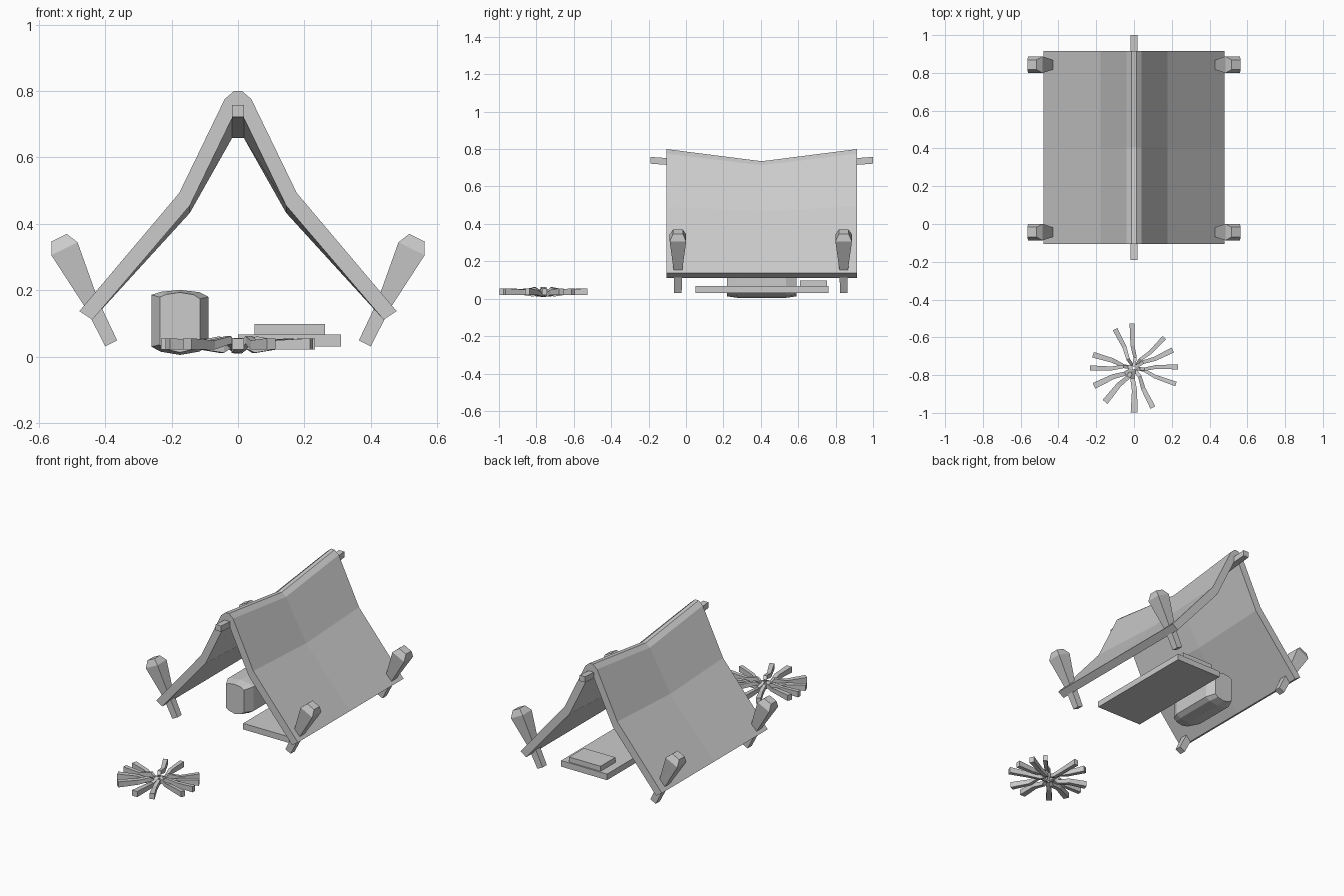
import bpy, bmesh, math, random
from mathutils import Vector

if "Cube" in bpy.data.objects:
    bpy.data.objects.remove(bpy.data.objects["Cube"])

random.seed(4)


def loft(name, rings):
    """Skin a list of equal-length point rings and cap both ends."""
    bm = bmesh.new()
    vs = [[bm.verts.new(p) for p in ring] for ring in rings]
    n = len(vs[0])
    for a, b in zip(vs, vs[1:]):
        for i in range(n):
            j = (i + 1) % n
            bm.faces.new((a[i], a[j], b[j], b[i]))
    bm.faces.new(vs[0])
    bm.faces.new(vs[-1])
    bmesh.ops.recalc_face_normals(bm, faces=bm.faces)
    me = bpy.data.meshes.new(name)
    bm.to_mesh(me)
    bm.free()
    ob = bpy.data.objects.new(name, me)
    bpy.context.collection.objects.link(ob)
    return ob


def square(c, u, v, hu, hv):
    """Rectangular ring around c spanned by u and v."""
    return [c + u * hu * a + v * hv * b for a, b in ((-1, -1), (1, -1), (1, 1), (-1, 1))]


def box(name, x0, x1, y0, y1, z0, z1):
    return loft(name, [[(x0, y0, z), (x1, y0, z), (x1, y1, z), (x0, y1, z)] for z in (z0, z1)])


X, Y, Z = Vector((1, 0, 0)), Vector((0, 1, 0)), Vector((0, 0, 1))

# Tent cloth: thick A-shaped profile sagging at mid length; (x, z, sag)
outer = [(0.012, 0.80, 0.065), (0.04, 0.776, 0.062), (0.177, 0.493, 0.025), (0.478, 0.137, 0)]
inner = [(0.439, 0.111, 0), (0.145, 0.455, 0.022), (0.018, 0.718, 0.06)]
half = outer + inner
profile = half + [(-x, z, s) for x, z, s in reversed(half)]
loft("tent_cloth", [[(x, y, z - s * k) for x, z, s in profile]
                    for y, k in ((-0.105, 0), (0.405, 1), (0.915, 0))])

# Ridge pole, bent with the cloth
loft("ridge_pole", [square(Vector((0, y, z)), X, Z, 0.018, 0.018)
                    for y, z in ((-0.19, 0.74), (-0.105, 0.734), (0.405, 0.68),
                                 (0.915, 0.734), (1.0, 0.74))])

# Leaning tent pegs with wide chamfered heads
for side in (-1, 1):
    axis = Vector((side * 0.443, 0, 0.896)).normalized()
    across = axis.cross(Y)
    for y in (-0.043, 0.843):
        foot = Vector((side * 0.382, y, 0.04))
        loft("tent_peg", [square(foot + axis * t, across, Y, h, h) for t, h in
                          ((0, 0.02), (0.13, 0.022), (0.318, 0.044), (0.355, 0.026))])

# Sleeping mat and pillow
box("sleeping_mat", 0.0, 0.31, 0.05, 0.762, 0.03, 0.067)
box("pillow", 0.05, 0.262, 0.61, 0.753, 0.067, 0.098)

# Pack: rounded box with narrower ends
sect = [(-1, -0.072), (-0.68, -0.087), (0, -0.097), (0.68, -0.087), (1, -0.07),
        (1, 0.078), (0.68, 0.092), (0, 0.099), (-0.68, 0.093), (-1, 0.084)]
loft("pack", [[(-0.175 + 0.086 * sx * x, y, 0.102 + sz * z) for x, z in sect]
              for y, sx, sz in ((0.22, 0.7, 0.92), (0.275, 1, 1), (0.535, 1, 1), (0.59, 0.7, 0.92))])

# Campfire: crooked radial sticks, thicker at the outer end
ends = [(-0.01, 0.235), (0.16, 0.16), (0.205, 0.095), (0.232, 0.005), (0.222, -0.085),
        (0.10, -0.21), (0.0, -0.235), (-0.153, -0.18), (-0.212, -0.095), (-0.232, 0),
        (-0.217, 0.07), (-0.10, 0.205)]
for i, (ex, ey) in enumerate(ends):
    d = Vector((ex, ey, 0))
    length = d.length
    d.normalize()
    side = Vector((-d.y, d.x, 0))
    bend = 0.014 if i % 2 else -0.013
    w = random.uniform(0.8, 1.2)
    path = [(0.008, 0.033 - bend, 0.009, 0), (0.055, 0.036 + bend, 0.010, 0.008),
            (0.12, 0.035, 0.012, -0.003), (length, 0.038, 0.015, 0)]
    loft("campfire_stick", [square(Vector((0, -0.762, z)) + d * r + side * off * (1 if i % 3 else -1),
                                   side, Z, h * w, h * 1.15) for r, z, h, off in path])
